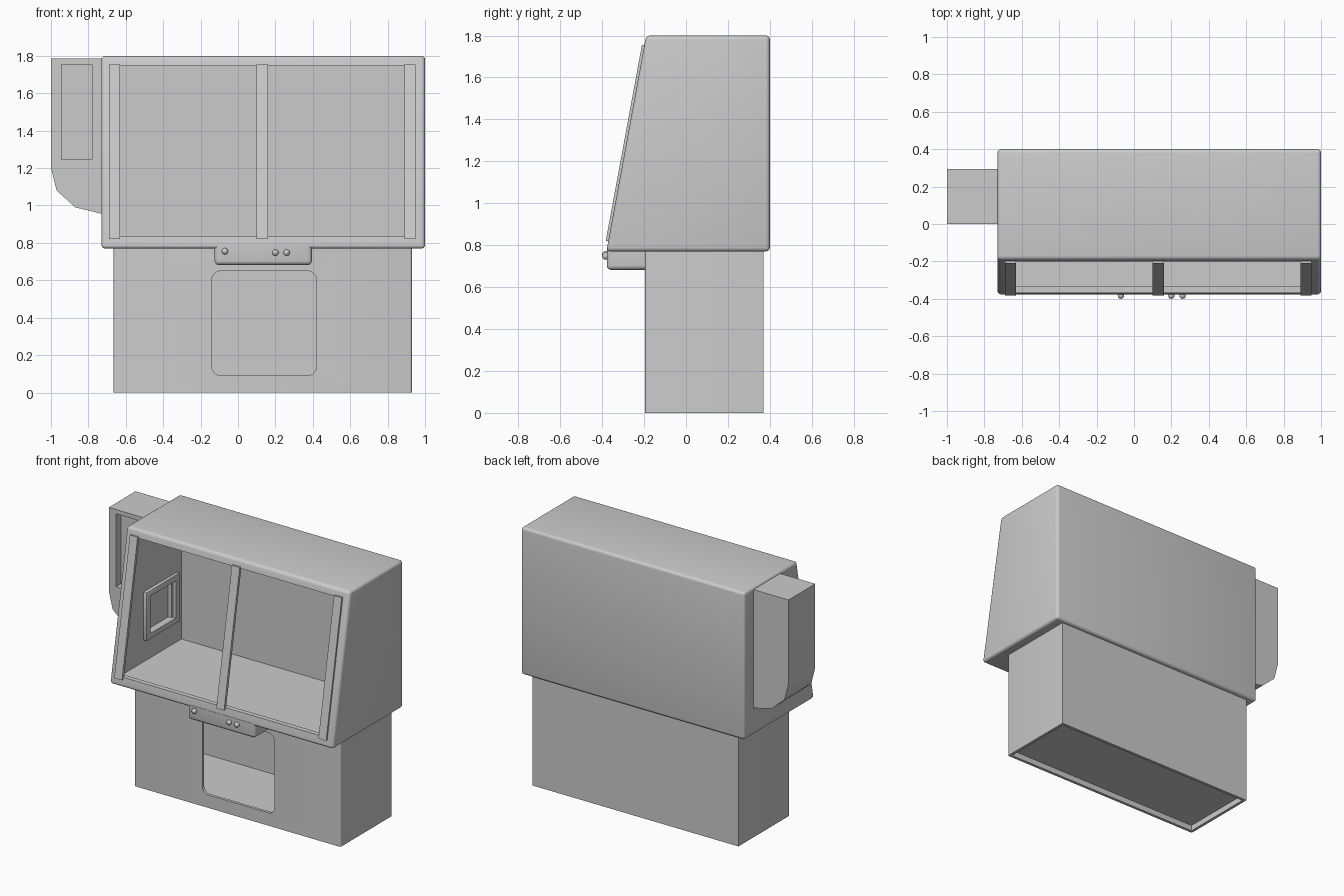
import bpy, bmesh, math
from mathutils import Vector

if "Cube" in bpy.data.objects:
    bpy.data.objects.remove(bpy.data.objects["Cube"])


def prism(name, pts, axis, a, b, bevel=0.0, segs=4, pick=None):
    """Extrude a 2D profile along x (pts = y,z), y (pts = x,z) or z (pts = x,y)."""
    put = {'x': lambda p, t: (t, p[0], p[1]),
           'y': lambda p, t: (p[0], t, p[1]),
           'z': lambda p, t: (p[0], p[1], t)}[axis]
    bm = bmesh.new()
    lo = [bm.verts.new(put(p, a)) for p in pts]
    hi = [bm.verts.new(put(p, b)) for p in pts]
    n = len(pts)
    bm.faces.new(lo)
    bm.faces.new(hi[::-1])
    for i in range(n):
        j = (i + 1) % n
        bm.faces.new((lo[i], hi[i], hi[j], lo[j]))
    bmesh.ops.recalc_face_normals(bm, faces=bm.faces)
    if bevel:
        edges = [e for e in bm.edges if pick is None or pick(*[v.co for v in e.verts])]
        bmesh.ops.bevel(bm, geom=edges, offset=bevel, segments=segs,
                        profile=0.5, affect='EDGES')
    me = bpy.data.meshes.new(name)
    bm.to_mesh(me)
    bm.free()
    ob = bpy.data.objects.new(name, me)
    bpy.context.collection.objects.link(ob)
    return ob


def box(name, x, y, z, **kw):
    return prism(name, [(x[0], y[0]), (x[1], y[0]), (x[1], y[1]), (x[0], y[1])],
                 'z', z[0], z[1], **kw)


def activate(ob):
    bpy.ops.object.select_all(action='DESELECT')
    ob.select_set(True)
    bpy.context.view_layer.objects.active = ob


def cut(ob, *cutters):
    activate(ob)
    for c in cutters:
        m = ob.modifiers.new("cut", 'BOOLEAN')
        m.operation, m.solver, m.object = 'DIFFERENCE', 'EXACT', c
        bpy.ops.object.modifier_apply(modifier=m.name)
        bpy.data.objects.remove(c)


def smooth(ob):
    activate(ob)
    bpy.ops.object.shade_smooth_by_angle(angle=math.radians(35))


def front(z):
    """y of the sloping front face at height z."""
    return -0.38 + 0.1845 * (z - 0.77)


def along(axis):
    """Edge picker: edges running along the given axis."""
    return lambda a, b: abs((b - a).normalized()[axis]) > 0.9


# Hollow cabinet body with sloping open front
body = prism("cabinet_body", [(-0.38, 0.77), (-0.19, 1.8), (0.4, 1.8), (0.4, 0.77)],
             'x', -0.73, 1.0, bevel=0.02)
cavity = prism("cavity", [(front(0.81) + 0.035, 0.81), (front(1.765) + 0.035, 1.765),
                          (0.36, 1.765), (0.36, 0.81)], 'x', -0.69, 0.96)
mouth = box("mouth", (-0.67, 0.93), (-0.6, 0.1), (0.835, 1.745))
# Pass-through recess in the left wall
hatch = box("hatch", (-0.715, -0.6), (0.0, 0.25), (1.0, 1.25))
cut(body, cavity, mouth, hatch)
smooth(body)

# Frame around the pass-through, inside the cabinet
frame = box("hatch_frame", (-0.692, -0.665), (-0.06, 0.31), (0.96, 1.30), bevel=0.006, segs=2)
cut(frame, box("frame_hole", (-0.8, -0.5), (-0.015, 0.265), (1.0, 1.26)))
smooth(frame)

# Three vertical bars over the sloping front
for label, x in (("left", -0.66), ("middle", 0.13), ("right", 0.92)):
    prism("front_bar_" + label,
          [(front(0.82) - 0.012, 0.82), (front(1.755) - 0.012, 1.755),
           (front(1.755) + 0.008, 1.755), (front(0.82) + 0.008, 0.82)],
          'x', x - 0.03, x + 0.03)

# Hollow base with recessed underside and rounded front opening
base = box("base", (-0.665, 0.93), (-0.195, 0.37), (0.0, 0.78), bevel=0.012, segs=3,
           pick=lambda a, b: along(2)(a, b) and a.y < 0)
inside = box("inside", (-0.645, 0.91), (-0.175, 0.35), (0.06, 0.76))
under = box("under", (-0.645, 0.91), (-0.175, 0.35), (-0.1, 0.04))
door = box("door", (-0.14, 0.42), (-0.4, 0.0), (0.09, 0.65), bevel=0.05, segs=6,
           pick=along(1))
cut(base, inside, under, door)
smooth(base)

# Side compartment with a sunken front window and a chamfered underside
side = prism("side_compartment",
             [(-1.0, 1.785), (-1.0, 1.2), (-0.97, 1.08), (-0.87, 0.99),
              (-0.725, 0.955), (-0.725, 1.785)], 'y', 0.0, 0.295)
cut(side, box("window", (-0.945, -0.78), (-0.2, 0.055), (1.245, 1.755)))
smooth(side)

# Control housing under the front edge
housing = box("control_housing", (-0.125, 0.395), (-0.378, -0.19), (0.682, 0.785),
              bevel=0.022, pick=lambda a, b: min(a.z, b.z) < 0.7 and max(a.y, b.y) < -0.3
              or (a.z < 0.7 and b.z < 0.7 and not along(0)(a, b)))
smooth(housing)

# Control knobs
for i, (x, z) in enumerate(((-0.07, 0.755), (0.2, 0.748), (0.26, 0.748))):
    bpy.ops.mesh.primitive_uv_sphere_add(segments=20, ring_count=12, radius=0.017,
                                         location=Vector((x, -0.383, z)))
    knob = bpy.context.object
    knob.name = "control_knob_%d" % (i + 1)
    smooth(knob)
